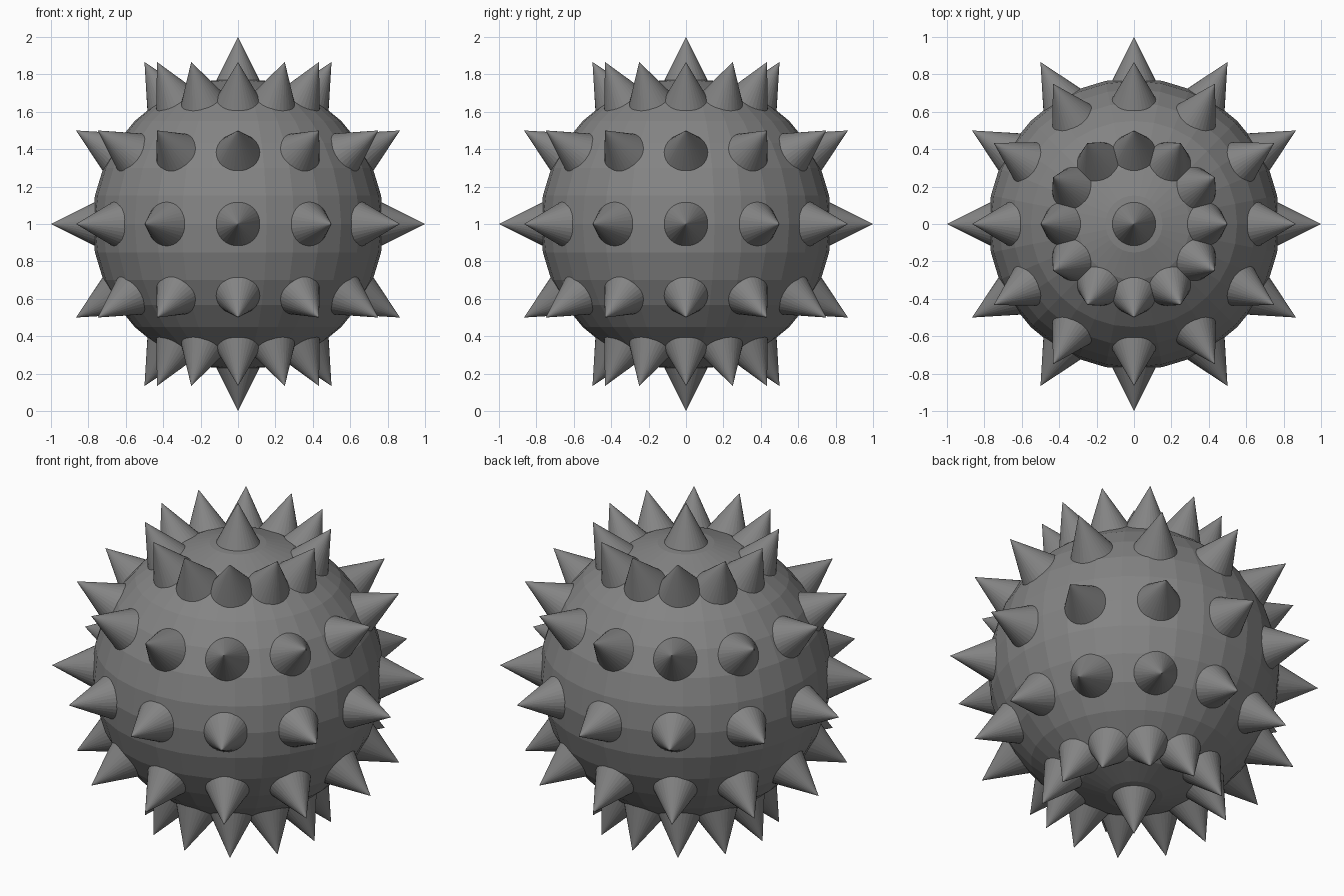
import bpy, bmesh
from math import radians
from mathutils import Vector, Matrix

if "Cube" in bpy.data.objects:
    bpy.data.objects.remove(bpy.data.objects["Cube"])

CENTER = Vector((0, 0, 1))
BALL_R = 0.78
BASE_AT, BASE_R, TIP_AT = 0.73, 0.135, 1.0

# Dark grey metal
metal = bpy.data.materials.new("dark_metal")
metal.diffuse_color = (0.23, 0.23, 0.23, 1)
metal.use_nodes = True
metal.node_tree.nodes["Principled BSDF"].inputs["Base Color"].default_value = metal.diffuse_color

# Faceted ball
bpy.ops.mesh.primitive_uv_sphere_add(segments=32, ring_count=16, radius=BALL_R, location=CENTER)
ball = bpy.context.object
ball.name = "ball_body"
ball.data.materials.append(metal)

# One shared cone mesh, pointing along +z from the ball centre
mesh = bpy.data.meshes.new("spike")
bm = bmesh.new()
bmesh.ops.create_cone(bm, cap_ends=True, segments=32, radius1=BASE_R, radius2=0,
                      depth=TIP_AT - BASE_AT,
                      matrix=Matrix.Translation((0, 0, (TIP_AT + BASE_AT) / 2)))
bmesh.ops.remove_doubles(bm, verts=bm.verts, dist=1e-5)
bm.to_mesh(mesh)
bm.free()
mesh.materials.append(metal)


def add_spike(name, latitude, longitude):
    spike = bpy.data.objects.new(name, mesh)
    spike.location = CENTER
    spike.rotation_euler = (0, radians(90 - latitude), radians(longitude))
    bpy.context.collection.objects.link(spike)


# Rings of twelve spikes
for lat in (-60, -30, 0, 30, 60):
    for i in range(12):
        add_spike(f"ring_spike_{lat}_{i}", lat, i * 30)

# Pole spikes
add_spike("top_spike", 90, 0)
add_spike("bottom_spike", -90, 0)
